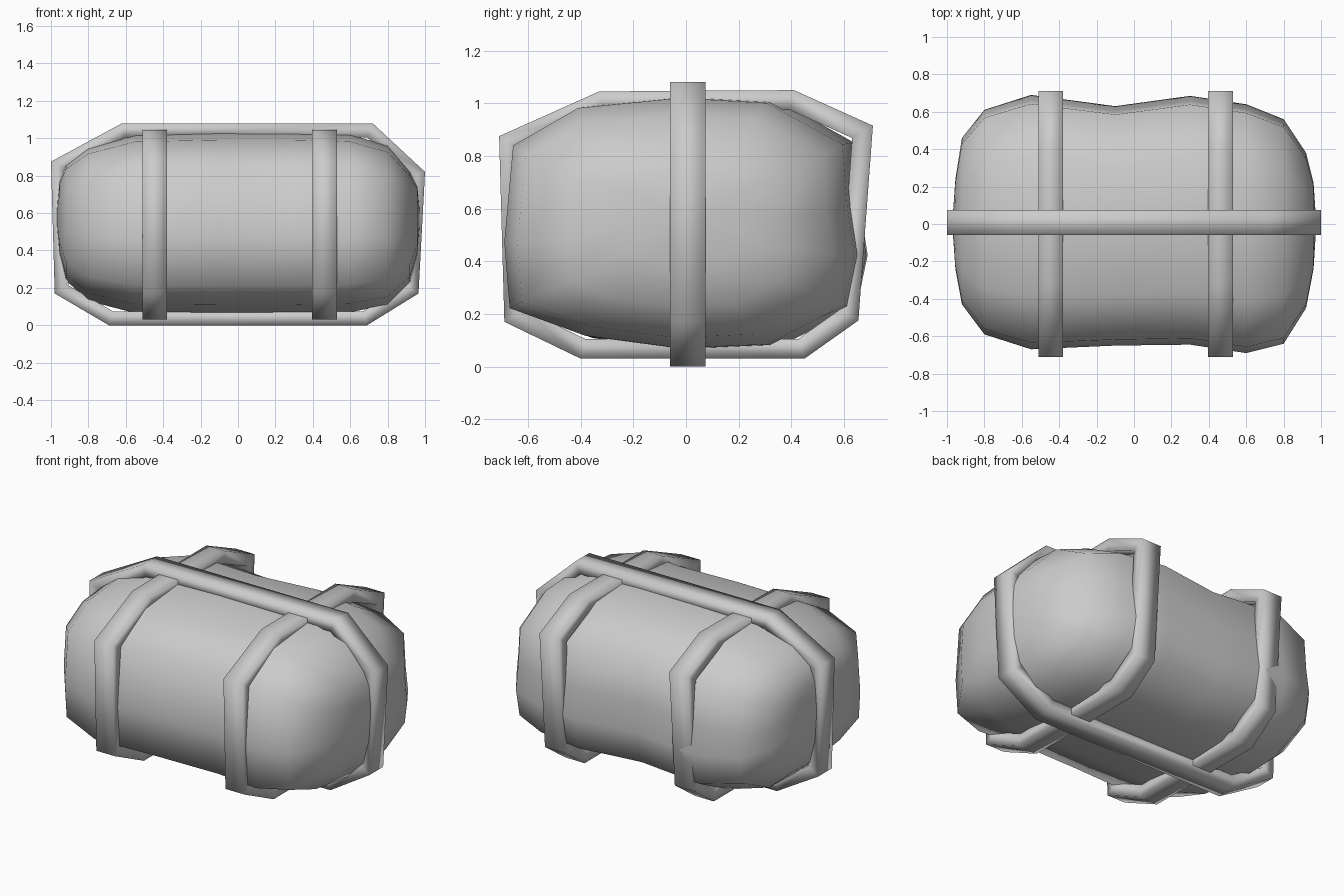
import bpy, bmesh
from mathutils import Vector

if "Cube" in bpy.data.objects:
    bpy.data.objects.remove(bpy.data.objects["Cube"])


def finish(bm, name):
    bmesh.ops.recalc_face_normals(bm, faces=bm.faces)
    me = bpy.data.meshes.new(name)
    bm.to_mesh(me)
    bm.free()
    me.shade_smooth()
    ob = bpy.data.objects.new(name, me)
    bpy.context.collection.objects.link(ob)
    return ob


# Padded bundle: one soft cross-section lofted along x
section = [(-1, -.15), (-.95, .62), (-.58, .92), (0, 1), (.5, .96), (.93, .63),
           (.96, .12), (1, -.25), (.94, -.66), (.5, -.97), (0, -1), (-.54, -.9), (-.97, -.68)]
# x, y min, y max, z min, z max
stations = [(-.955, -.24, .24, .38, .77), (-.92, -.43, .46, .24, .86),
            (-.80, -.59, .61, .13, .95), (-.55, -.67, .69, .065, 1.02),
            (-.1, -.65, .63, .06, 1.03), (.3, -.645, .685, .06, 1.03),
            (.6, -.69, .64, .07, 1.02), (.8, -.64, .56, .11, .96),
            (.92, -.45, .38, .23, .82), (.96, -.24, .22, .38, .74)]

bm = bmesh.new()
rings = []
for x, y0, y1, z0, z1 in stations:
    rings.append([bm.verts.new((x, (y0 + y1) / 2 + u * (y1 - y0) / 2,
                                (z0 + z1) / 2 + v * (z1 - z0) / 2)) for u, v in section])
n = len(section)
for a, b in zip(rings, rings[1:]):
    for i in range(n):
        j = (i + 1) % n
        bm.faces.new((a[i], a[j], b[j], b[i]))
for ring, x in ((rings[0], -.972), (rings[-1], .975)):
    pole = bm.verts.new((x, 0, .58))
    for i in range(n):
        bm.faces.new((ring[i], ring[(i + 1) % n], pole))
finish(bm, "padded_bundle")


# Straps: rectangular band mitred around a closed octagonal path
def inset(path, d):
    out = []
    for i, p in enumerate(path):
        p = Vector(p)
        a = (p - Vector(path[i - 1])).normalized()
        b = (Vector(path[(i + 1) % len(path)]) - p).normalized()
        na, nb = Vector((a.y, -a.x)), Vector((b.y, -b.x))
        out.append(p + (na + nb) * d / (1 + na.dot(nb)))
    return out


def strap(name, path, lo, hi, place, thick=.075):
    bm = bmesh.new()
    loops = []
    for pts, w in ((path, lo), (path, hi), (inset(path, thick), hi), (inset(path, thick), lo)):
        loops.append([bm.verts.new(place(p[0], p[1], w)) for p in pts])
    m = len(path)
    for k in range(4):
        a, b = loops[k], loops[(k + 1) % 4]
        for i in range(m):
            j = (i + 1) % m
            bm.faces.new((a[i], a[j], b[j], b[i]))
    finish(bm, name)


cross_path = [(-.71, .875), (-.33, 1.045), (.41, 1.05), (.71, .915),
              (.655, .175), (.45, .03), (-.40, .03), (-.69, .17)]
long_path = [(-1, .875), (-.62, 1.08), (.72, 1.08), (1, .82),
             (.965, .17), (.69, 0), (-.69, 0), (-.98, .17)]
strap("cross_strap_left", cross_path, -.51, -.38, lambda a, b, w: (w, a, b))
strap("cross_strap_right", cross_path, .395, .53, lambda a, b, w: (w, a, b))
strap("long_strap", long_path, -.06, .075, lambda a, b, w: (a, w, b))
